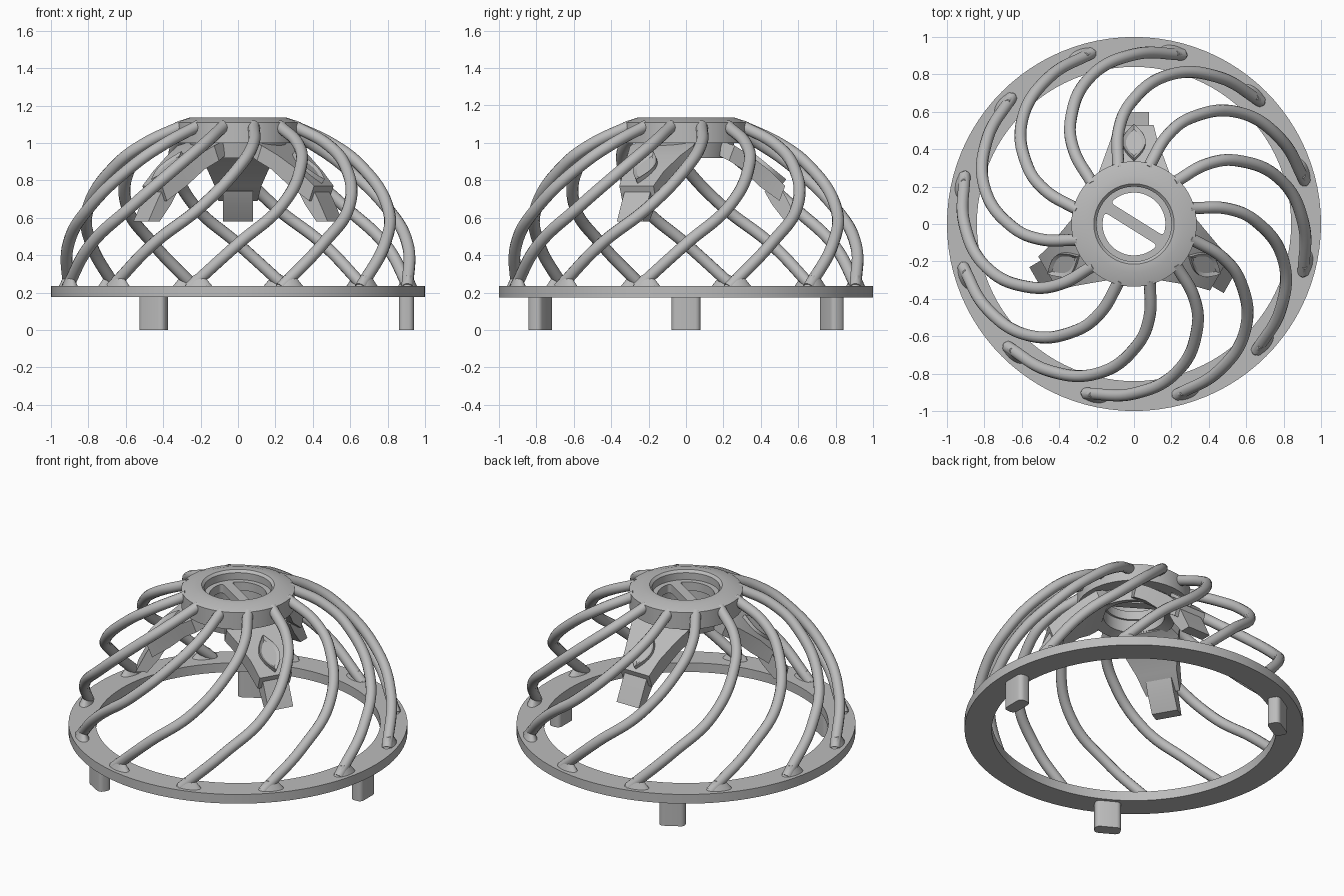
import bpy, bmesh, math
from mathutils import Matrix, Vector

cube = bpy.data.objects.get("Cube")
if cube:
    bpy.data.objects.remove(cube, do_unlink=True)

GREY = (0.5, 0.5, 0.5, 1)
mat = bpy.data.materials.new("plain grey")
mat.use_nodes = True
mat.diffuse_color = GREY
mat.node_tree.nodes["Principled BSDF"].inputs["Base Color"].default_value = GREY


def activate(ob):
    bpy.ops.object.select_all(action='DESELECT')
    ob.select_set(True)
    bpy.context.view_layer.objects.active = ob


def finish(name, bm, angle=35):
    bmesh.ops.recalc_face_normals(bm, faces=bm.faces)
    me = bpy.data.meshes.new(name)
    bm.to_mesh(me)
    bm.free()
    me.materials.append(mat)
    ob = bpy.data.objects.new(name, me)
    bpy.context.collection.objects.link(ob)
    activate(ob)
    bpy.ops.object.shade_smooth_by_angle(angle=math.radians(angle))
    return ob


def lathe(name, profile, steps=96):
    bm = bmesh.new()
    vs = [bm.verts.new((r, 0, z)) for r, z in profile]
    edges = [bm.edges.new((vs[i - 1], v)) for i, v in enumerate(vs)
             if profile[i - 1][0] or profile[i][0]]
    bmesh.ops.spin(bm, geom=vs + edges, cent=(0, 0, 0), axis=(0, 0, 1),
                   angle=math.tau, steps=steps)
    bmesh.ops.remove_doubles(bm, verts=bm.verts, dist=1e-4)
    return finish(name, bm)


def prism(points, z0, z1):
    bm = bmesh.new()
    face = bm.faces.new([bm.verts.new((x, y, z0)) for x, y in points])
    ext = bmesh.ops.extrude_face_region(bm, geom=[face])["geom"]
    bmesh.ops.translate(bm, vec=(0, 0, z1 - z0),
                        verts=[g for g in ext if isinstance(g, bmesh.types.BMVert)])
    bmesh.ops.recalc_face_normals(bm, faces=bm.faces)
    return bm


def loft(name, sections):
    # each section: top radius, top z, bottom radius, bottom z, half width
    bm = bmesh.new()
    rings = [[bm.verts.new(p) for p in ((rt, -w, zt), (rt, w, zt), (rb, w, zb), (rb, -w, zb))]
             for rt, zt, rb, zb, w in sections]
    for a, b in zip(rings, rings[1:]):
        for i in range(4):
            bm.faces.new((a[i - 1], a[i], b[i], b[i - 1]))
    bm.faces.new(rings[0])
    bm.faces.new(rings[-1])
    return finish(name, bm, 30)


def copies(ob, count, start=0):
    # repeat a part evenly around the vertical axis
    base = ob.matrix_basis.copy()
    for i in range(count):
        part = ob if i == 0 else ob.copy()
        if i:
            bpy.context.collection.objects.link(part)
        part.matrix_basis = Matrix.Rotation(math.radians(start) + math.tau * i / count, 4, 'Z') @ base


def cut(ob, cutter):
    mod = ob.modifiers.new("cut", 'BOOLEAN')
    mod.operation = 'DIFFERENCE'
    mod.solver = 'EXACT'
    mod.object = cutter
    activate(ob)
    bpy.ops.object.modifier_apply(modifier=mod.name)
    bpy.data.objects.remove(cutter, do_unlink=True)


# base ring
lathe("base_ring", [(0.84, 0.175), (1.0, 0.175), (1.0, 0.235), (0.84, 0.235)])

# rounded feet
bm = bmesh.new()
bmesh.ops.create_cube(bm, size=1, matrix=Matrix.Translation((0.9, 0, 0.1)) @ Matrix.Diagonal((0.08, 0.155, 0.2, 1)))
upright = [e for e in bm.edges if abs(e.verts[0].co.z - e.verts[1].co.z) > 0.1]
bmesh.ops.bevel(bm, geom=upright, offset=0.028, segments=4, affect='EDGES', profile=0.5)
copies(finish("foot", bm), 3)

# spiral dome ribs: latitude and turn, in degrees, on a sphere
PATH = [(71, 46), (57, 39), (46, 31), (29, 16), (16, 0), (1.5, -16)]
R, CENTRE_Z = 0.943, 0.2


def on_dome(lat, turn):
    a, t = math.radians(lat), math.radians(turn - 90)
    return Vector((R * math.cos(a) * math.cos(t), R * math.cos(a) * math.sin(t), CENTRE_Z + R * math.sin(a)))


cu = bpy.data.curves.new("rib", 'CURVE')
cu.dimensions = '3D'
cu.bevel_depth = 0.032
cu.bevel_resolution = 4
cu.resolution_u = 10
cu.use_fill_caps = True
sp = cu.splines.new('BEZIER')
sp.bezier_points.add(len(PATH) - 1)
for p, (lat, turn) in zip(sp.bezier_points, PATH):
    p.co = on_dome(lat, turn)
    p.handle_left_type = p.handle_right_type = 'AUTO'
cu.materials.append(mat)
rib = bpy.data.objects.new("rib", cu)
bpy.context.collection.objects.link(rib)
activate(rib)
bpy.ops.object.convert(target='MESH')
rib = bpy.context.object
bpy.ops.object.shade_smooth_by_angle(angle=math.radians(40))
copies(rib, 12)

# flared fillets where ribs meet the ring
bm = bmesh.new()
bmesh.ops.create_cone(bm, segments=20, radius1=0.08, radius2=0.03, depth=0.06, cap_ends=True,
                      matrix=Matrix.Translation((0.94, 0, 0.26)) @ Matrix.Diagonal((0.5, 1, 1, 1)))
copies(finish("rib_fillet", bm), 12, -103)

# top hub: dished cap with two half-round openings
hub = lathe("top_hub", [(0, 1.02), (0.25, 1.02), (0.25, 1.0), (0.335, 1.0), (0.335, 1.11),
                        (0.26, 1.135), (0.215, 1.135), (0.2, 1.12), (0.2, 1.075), (0, 1.075)])
HOLE_R, BAR = 0.168, 0.03
low = math.asin(BAR / HOLE_R)
arc = [low + (math.pi - 2 * low) * i / 24 for i in range(25)]
for side in (0, math.pi):
    bm = prism([(HOLE_R * math.cos(a), HOLE_R * math.sin(a)) for a in arc], 0.9, 1.3)
    corners = [e for e in bm.edges if abs(e.verts[0].co.z - e.verts[1].co.z) > 0.1
               and e.verts[0].co.y < BAR + 0.001]
    bmesh.ops.bevel(bm, geom=corners, offset=0.02, segments=4, affect='EDGES', profile=0.5)
    bmesh.ops.rotate(bm, verts=bm.verts, matrix=Matrix.Rotation(side - math.radians(32), 3, 'Z'))
    cut(hub, finish("hub_cutter", bm))
activate(hub)
bpy.ops.object.shade_smooth_by_angle(angle=math.radians(35))

# collar below the hub, holding three arms
lathe("claw_collar", [(0.18, 0.94), (0.24, 0.92), (0.26, 1.01), (0.18, 1.025)], 64)
copies(loft("claw_arm", [(0.19, 1.01, 0.18, 0.93, 0.17), (0.26, 0.985, 0.23, 0.905, 0.195),
                         (0.34, 0.935, 0.3, 0.86, 0.165), (0.45, 0.85, 0.39, 0.77, 0.125),
                         (0.53, 0.77, 0.5, 0.69, 0.105)]), 3, 90)
copies(loft("claw_tip", [(0.5, 0.77, 0.42, 0.74, 0.08), (0.54, 0.7, 0.46, 0.67, 0.08),
                         (0.6, 0.58, 0.53, 0.58, 0.08)]), 3, 90)

# raised leaf on every arm
N = 12
edge = [(-0.12 + 0.24 * i / N, 0.062 * math.sin(math.pi * i / N)) for i in range(N + 1)]
bm = prism(edge + [(x, -y) for x, y in edge[-2:0:-1]], -0.02, 0.02)
top = max(bm.faces, key=lambda f: f.calc_center_median().z)
bmesh.ops.inset_region(bm, faces=[top], thickness=0.018)
bmesh.ops.translate(bm, verts=top.verts, vec=(0, 0, -0.012))
leaf = finish("arm_leaf", bm, 30)
leaf.matrix_basis = Matrix.Translation((0.43, 0, 0.865)) @ Matrix.Rotation(math.radians(39), 4, 'Y')
copies(leaf, 3, 90)
